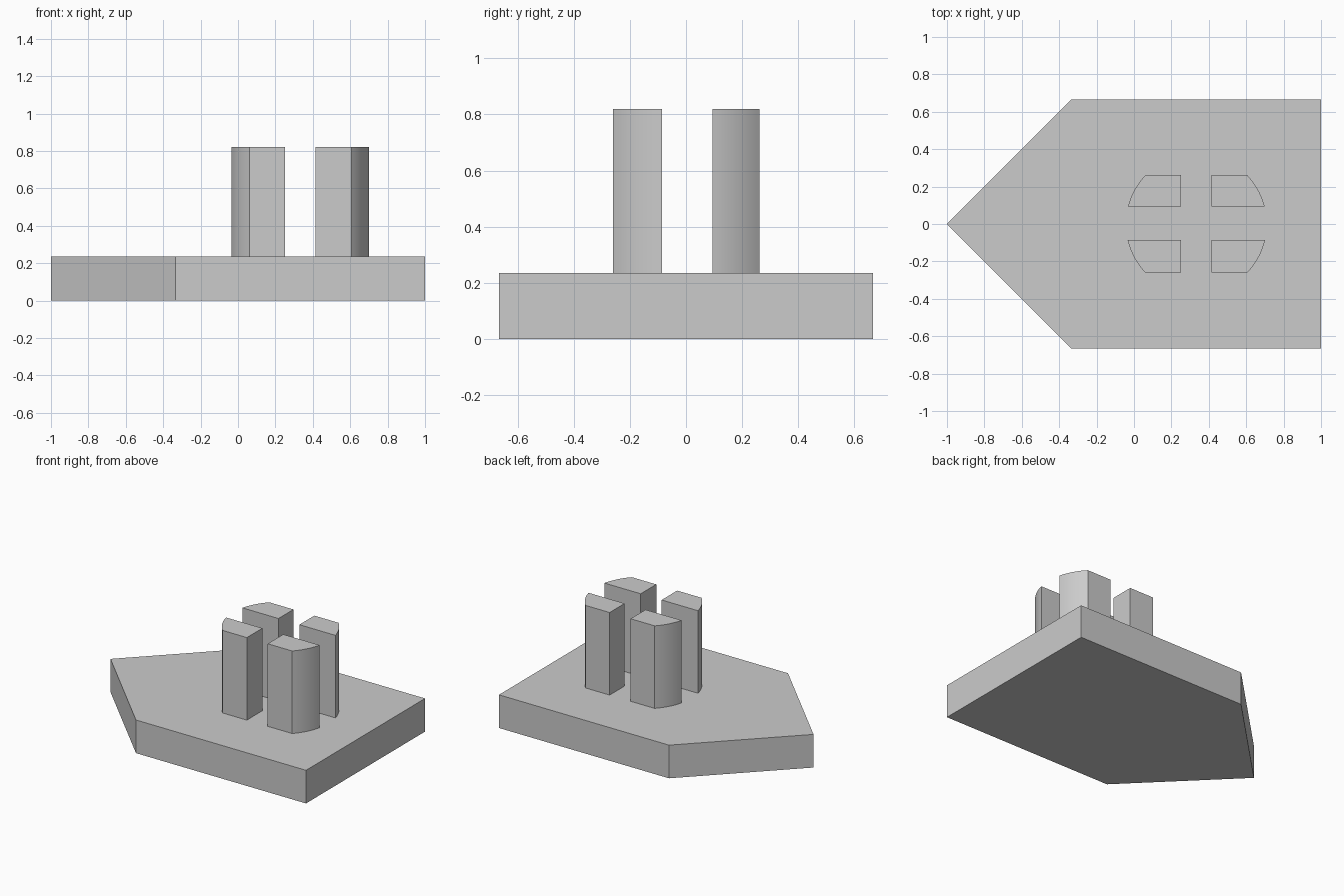
import bpy, bmesh, math

cube = bpy.data.objects.get("Cube")
if cube:
    bpy.data.objects.remove(cube, do_unlink=True)

grey = bpy.data.materials.new("plain_grey")
grey.use_nodes = True
COLOUR = (0.6, 0.6, 0.6, 1)
grey.diffuse_color = COLOUR
grey.node_tree.nodes["Principled BSDF"].inputs["Base Color"].default_value = COLOUR


def prism(name, outline, z0, z1):
    """Extrude a flat outline from z0 up to z1."""
    bm = bmesh.new()
    face = bm.faces.new([bm.verts.new((x, y, z0)) for x, y in outline])
    ext = bmesh.ops.extrude_face_region(bm, geom=[face], use_keep_orig=True)
    top = [v for v in ext["geom"] if isinstance(v, bmesh.types.BMVert)]
    bmesh.ops.translate(bm, verts=top, vec=(0, 0, z1 - z0))
    bmesh.ops.recalc_face_normals(bm, faces=bm.faces)
    mesh = bpy.data.meshes.new(name)
    bm.to_mesh(mesh)
    bm.free()
    mesh.materials.append(grey)
    obj = bpy.data.objects.new(name, mesh)
    bpy.context.collection.objects.link(obj)
    return obj


# Pointed base slab
BASE_TOP, POST_TOP = 0.235, 0.82
prism("base", [(-1, 0), (-1/3, -2/3), (1, -2/3), (1, 2/3), (-1/3, 2/3)], 0, BASE_TOP)

# Four posts: quarters of one round column, split by a cross-shaped gap
CENTRE, RADIUS, GAP_X, STEPS = 1/3, 0.377, 0.082, 10
for side, sx in (("left", 1), ("right", -1)):
    for end, sy, inner, outer in (("front", -1, 0.086, 0.26), ("back", 1, 0.094, 0.262)):
        a0, a1 = math.asin(inner / RADIUS), math.asin(outer / RADIUS)
        angles = [a0 + (a1 - a0) * i / STEPS for i in range(STEPS + 1)]
        arc = [(RADIUS * math.cos(a), RADIUS * math.sin(a)) for a in angles]
        outline = [(GAP_X, inner)] + arc + [(GAP_X, outer)]
        post = prism(f"{end}_{side}_post",
                     [(CENTRE + sx * x, sy * y) for x, y in outline], BASE_TOP, POST_TOP)
        bpy.ops.object.select_all(action="DESELECT")
        post.select_set(True)
        bpy.context.view_layer.objects.active = post
        bpy.ops.object.shade_smooth_by_angle(angle=math.radians(30))
